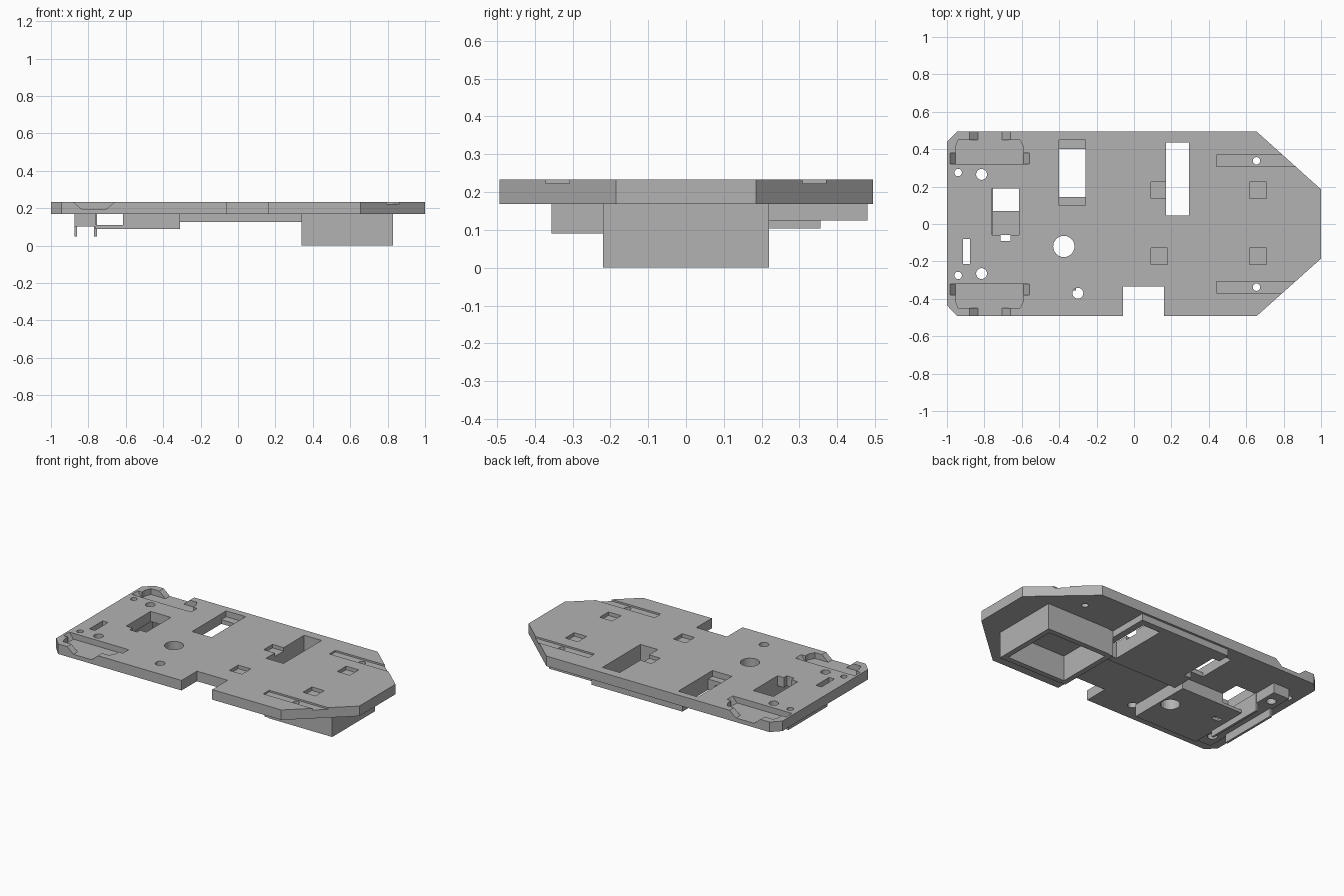
import bpy, math

if "Cube" in bpy.data.objects:
    bpy.data.objects.remove(bpy.data.objects["Cube"])

grey = bpy.data.materials.new("light_grey")
colour = (0.45, 0.45, 0.45, 1)
grey.diffuse_color = colour
grey.use_nodes = True
grey.node_tree.nodes["Principled BSDF"].inputs["Base Color"].default_value = colour

BOTTOM, TOP = 0.168, 0.233


def prism(name, outline, low, high, along_y=False):
    """Extrude an outline along z, or an x-z outline along y."""
    n = len(outline)
    place = (lambda a, b, h: (a, h, b)) if along_y else (lambda a, b, h: (a, b, h))
    verts = [place(a, b, h) for h in (low, high) for a, b in outline]
    faces = [list(range(n))[::-1], list(range(n, n * 2))]
    faces += [[i, (i + 1) % n, (i + 1) % n + n, i + n] for i in range(n)]
    if along_y:
        faces = [f[::-1] for f in faces]
    mesh = bpy.data.meshes.new(name)
    mesh.from_pydata(verts, [], faces)
    mesh.materials.append(grey)
    obj = bpy.data.objects.new(name, mesh)
    bpy.context.collection.objects.link(obj)
    return obj


def rect(x0, x1, y0, y1):
    return [(x0, y0), (x1, y0), (x1, y1), (x0, y1)]


def circle(x, y, r, n=24):
    return [(x + r * math.cos(i * math.tau / n), y + r * math.sin(i * math.tau / n))
            for i in range(n)]


def mirror(outline):
    return [(x, -y) for x, y in reversed(outline)]


def cut(targets, outline, low=-0.1, high=0.3, along_y=False):
    """Subtract a prism from each target, then discard the cutter."""
    cutter = prism("cutter", outline, low, high, along_y)
    cutter.hide_render = True
    for obj in targets:
        mod = obj.modifiers.new("cut", "BOOLEAN")
        mod.operation = "DIFFERENCE"
        mod.solver = "EXACT"
        mod.object = cutter
        bpy.context.view_layer.objects.active = obj
        bpy.ops.object.modifier_apply(modifier=mod.name)
    bpy.data.objects.remove(cutter)


# Main plate with pointed nose and a notch in the front side
plate = prism("main_plate", [
    (-1, -.435), (-.945, -.493), (-.06, -.493), (-.06, -.335), (.16, -.335),
    (.16, -.493), (.655, -.493), (1, -.185), (1, .185), (.655, .495),
    (-.945, .495), (-1, .44)], BOTTOM, TOP)

# Underside blocks
box = prism("nose_box", rect(.375, .83, -.22, .22), 0, BOTTOM)
box_end = prism("nose_box_end", rect(.34, .375, -.215, .215), 0, BOTTOM)
pad = prism("middle_pad", rect(-.31, .34, 0, .48), .125, BOTTOM)
block = prism("side_block", rect(-.615, -.31, -.355, .07), .09, BOTTOM)
tray = prism("pocket_floor", rect(-.765, -.615, -.355, .07), .09, .11)
bar = prism("tail_bar", rect(-.875, -.76, -.355, .355), .103, BOTTOM)
for name, x in (("outer_tail_fin", -.875), ("inner_tail_fin", -.77)):
    prism(name, rect(x, x + .015, -.2, .2), .05, BOTTOM)

# Open underside of the nose box
cut([box], rect(.37, .795, -.185, .185), -.1, BOTTOM - .004)

# Through openings
cut([plate, pad], rect(.17, .295, .045, .435))
cut([plate, pad], rect(-.4, -.26, .145, .40))
cut([plate], rect(-.4, -.26, .10, .45), .195)
cut([plate], rect(-.76, -.615, -.06, .19))
cut([plate, tray], rect(-.715, -.66, -.09, -.058))
cut([plate], rect(-.915, -.876, -.215, -.08))
cut([plate, block], circle(-.375, -.12, .057))
cut([plate], circle(-.3, -.37, .029))

# Recesses and holes repeated on both sides
well = [(-.955, .32), (-.59, .32), (-.59, .41), (-.61, .45), (-.94, .45), (-.955, .41)]
for flip in (False, True):
    side = mirror if flip else (lambda o: o)

    def span(a, b):
        return (-b, -a) if flip else (a, b)

    cut([plate], side(well), .195)
    # Sloping notches at the well's edge and ends
    for x0, x1, run, y0, y1 in ((-.88, -.66, .045, .445, .55), (-.985, -.56, .03, .321, .38)):
        slope = [(x0, TOP), (x0 + run, .195), (x1 - run, .195), (x1, TOP), (x1, .3), (x0, .3)]
        low, high = span(y0, y1)
        cut([plate], slope, low, high, True)
    cut([plate], side(circle(-.94, .275, .02)))
    cut([plate, bar], side(circle(-.815, .265, .029)))
    cut([plate], side(circle(.655, .338, .02)))
    # Shallow groove running out through the nose bevel
    cut([plate], side(rect(.44, .95, .308, .37)), .222)
    for x in (.09, .618):
        y0, y1 = (.127, .217) if flip else (.135, .225)
        cut([plate], side(rect(x, x + .09, y0, y1)), .21)
